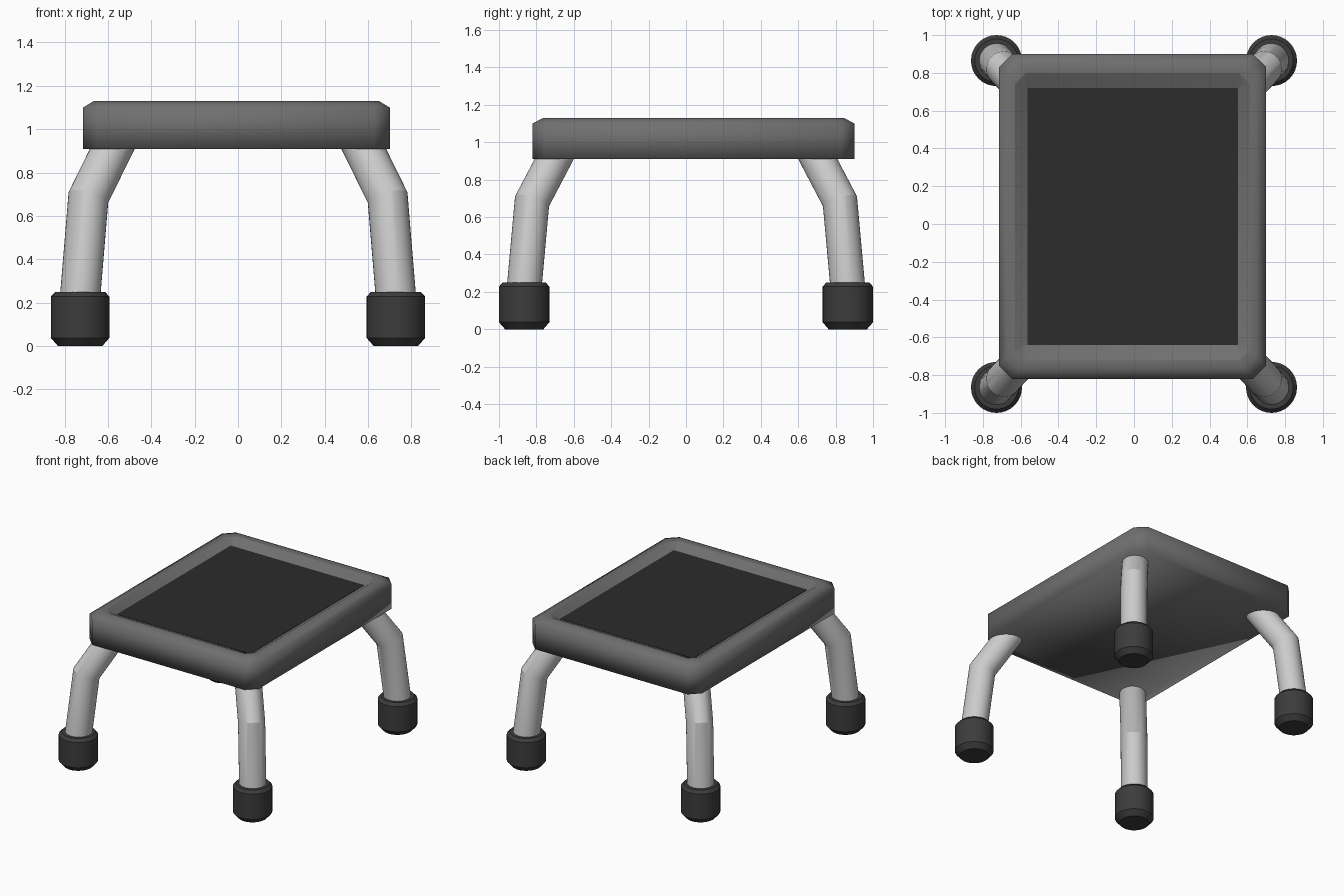
import bpy, bmesh, math
from mathutils import Vector

if "Cube" in bpy.data.objects:
    bpy.data.objects.remove(bpy.data.objects["Cube"])


def material(name, v):
    m = bpy.data.materials.new(name)
    m.diffuse_color = (v, v, v, 1)
    m.use_nodes = True
    m.node_tree.nodes["Principled BSDF"].inputs["Base Color"].default_value = m.diffuse_color
    return m


SEAT = material("seat_grey", 0.16)
RUBBER = material("dark_rubber", 0.045)
MAT = material("mat_black", 0.025)


def skin(name, rings, mat=None, angle=None, sharp=()):
    """Join equal-sized point rings into a closed, capped mesh."""
    bm = bmesh.new()
    rows = [[bm.verts.new(p) for p in r] for r in rings]
    n = len(rows[0])
    for a, b in zip(rows, rows[1:]):
        for i in range(n):
            j = (i + 1) % n
            bm.faces.new((a[i], a[j], b[j], b[i]))
    bm.faces.new(rows[0][::-1])
    bm.faces.new(rows[-1])
    bmesh.ops.recalc_face_normals(bm, faces=bm.faces)
    for f in bm.faces:
        f.smooth = True
    for k in sharp:
        for i in range(n):
            bm.edges.get((rows[k][i], rows[k][(i + 1) % n])).smooth = False
    me = bpy.data.meshes.new(name)
    bm.to_mesh(me)
    bm.free()
    ob = bpy.data.objects.new(name, me)
    bpy.context.collection.objects.link(ob)
    if mat:
        me.materials.append(mat)
    if angle:
        bpy.ops.object.select_all(action='DESELECT')
        ob.select_set(True)
        bpy.context.view_layer.objects.active = ob
        bpy.ops.object.shade_smooth_by_angle(angle=math.radians(angle))
    return ob


def seat_ring(dx, dy, z, c):
    """Rectangle with cut corners, inset from the seat outline."""
    x0, x1, y0, y1 = -0.715 + dx, 0.70 - dx, -0.82 + dy, 0.90 - dy
    return [(x0 + c, y0, z), (x1 - c, y0, z), (x1, y0 + c, z), (x1, y1 - c, z),
            (x1 - c, y1, z), (x0 + c, y1, z), (x0, y1 - c, z), (x0, y0 + c, z)]


# Seat: rounded rim around a shallow sloped recess
skin("seat", [seat_ring(0, 0, 0.91, 0.07), seat_ring(0, 0, 1.10, 0.07),
              seat_ring(0.05, 0.055, 1.13, 0.065), seat_ring(0.085, 0.10, 1.127, 0.06),
              seat_ring(0.15, 0.18, 1.09, 0.002)], SEAT, sharp=(3, 4))

# Mat lying in the recess
skin("top_mat", [seat_ring(0.15, 0.18, 1.087, 0.002),
                 seat_ring(0.15, 0.18, 1.092, 0.002)], MAT, angle=30)


def circle(cx, cy, r, z, n=32):
    return [(cx + r * math.cos(math.tau * i / n), cy + r * math.sin(math.tau * i / n), z)
            for i in range(n)]


def slide(points, d, centre, normal):
    """Project points along d onto a plane."""
    return [p + d * ((centre - p).dot(normal) / d.dot(normal)) for p in points]


def leg(name, sx, sy, r=0.093, n=32):
    """Round tube with a mitred bend."""
    a, b, c = (Vector((sx * x, sy * y, z)) for x, y, z in
               ((0.732, 0.869, 0.18), (0.69, 0.823, 0.685), (0.577, 0.702, 0.915)))
    d1, d2, up = (b - a).normalized(), (c - b).normalized(), Vector((0, 0, 1))
    u = d1.cross(d2).normalized()
    v = d1.cross(u)
    ring = [a + r * (u * math.cos(math.tau * i / n) + v * math.sin(math.tau * i / n))
            for i in range(n)]
    mid = slide(ring, d1, b, d1 + d2)
    skin(name, [slide(ring, d1, a, up), mid, slide(mid, d2, c, up)], angle=25)


# Four splayed legs with rubber feet
for sy, end in ((-1, "front"), (1, "back")):
    for sx, side in ((-1, "left"), (1, "right")):
        leg(f"{end}_{side}_leg", sx, sy)
        skin(f"{end}_{side}_foot",
             [circle(sx * 0.728, sy * 0.865, r, z) for r, z in
              ((0.102, 0), (0.135, 0.038), (0.135, 0.228), (0.115, 0.25))],
             RUBBER, angle=30)
